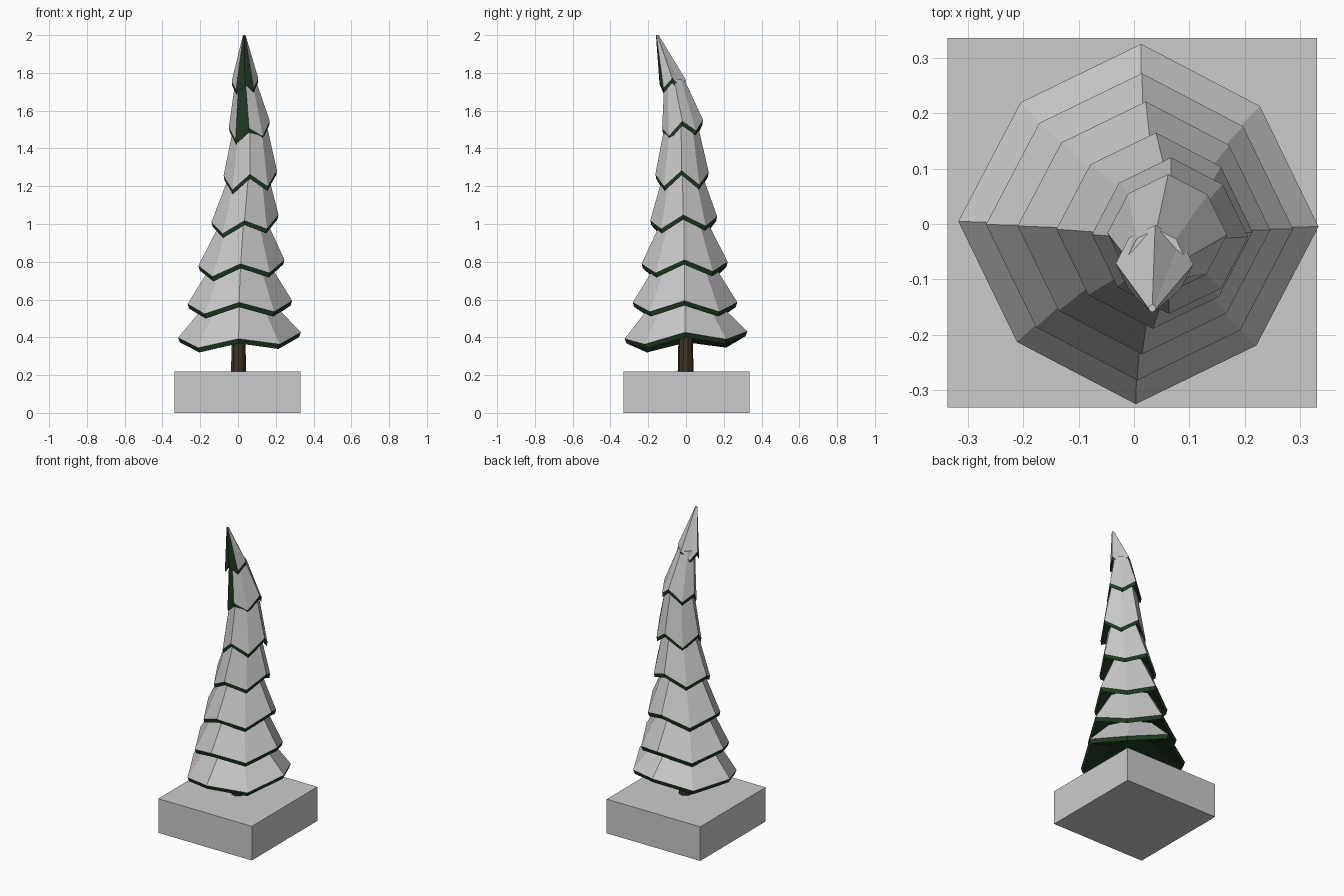
import bpy, bmesh, math
from mathutils import Vector

if "Cube" in bpy.data.objects:
    bpy.data.objects.remove(bpy.data.objects["Cube"])


def material(name, rgb):
    m = bpy.data.materials.new(name)
    m.diffuse_color = (*rgb, 1)
    m.use_nodes = True
    m.node_tree.nodes["Principled BSDF"].inputs["Base Color"].default_value = m.diffuse_color
    return m


green = material("needle_green", (0.014, 0.045, 0.016))
brown = material("bark_brown", (0.05, 0.035, 0.02))


def make(name, verts, faces, mat=None):
    me = bpy.data.meshes.new(name)
    me.from_pydata(verts, [], faces)
    if mat:
        me.materials.append(mat)
    ob = bpy.data.objects.new(name, me)
    bpy.context.collection.objects.link(ob)
    bm = bmesh.new()
    bm.from_mesh(me)
    bmesh.ops.delete(bm, geom=[v for v in bm.verts if not v.link_faces], context='VERTS')
    bm.to_mesh(me)
    bm.free()
    return ob


def star_ring(c, r, drop=0.0, tilt=(0, 0), n=8):
    # eight-sided ring whose odd corners are drawn in and hang lower
    pts = []
    for i in range(n):
        a = 2 * math.pi * i / n - 0.015
        k = r * (0.94 if i % 2 else 1.0)
        dx, dy = k * math.cos(a), k * math.sin(a)
        z = c[2] + tilt[0] * dx + tilt[1] * dy - (drop if i % 2 else 0)
        pts.append(Vector((c[0] + dx, c[1] + dy, z)))
    return pts


# planter block
bpy.ops.mesh.primitive_cube_add(size=1, location=(-0.003, 0.002, 0.11))
block = bpy.context.object
block.name = "base_block"
block.scale = (0.667, 0.667, 0.22)

# trunk
bpy.ops.mesh.primitive_cone_add(vertices=10, radius1=0.042, radius2=0.035, depth=0.34,
                                location=(0.003, -0.002, 0.38))
trunk = bpy.context.object
trunk.name = "trunk"
trunk.data.materials.append(brown)

# tiers: rim centre, rim radius, corner drop, tilt, top centre, top radius
tiers = [
    ((0.008, 0.000, 0.412), 0.325, 0.045, (0.045, 0.06), (0.010, -0.003, 0.575), 0.180),
    ((0.010, -0.005, 0.585), 0.277, 0.055, (0.03, 0.00), (0.016, -0.006, 0.790), 0.150),
    ((0.018, -0.007, 0.795), 0.228, 0.060, (0.07, 0.02), (0.032, -0.010, 1.030), 0.113),
    ((0.037, -0.012, 1.030), 0.177, 0.060, (0.11, 0.06), (0.058, -0.018, 1.270), 0.100),
    ((0.065, -0.021, 1.270), 0.141, 0.075, (0.10, 0.04), (0.065, -0.025, 1.530), 0.086),
    ((0.060, -0.018, 1.530), 0.108, 0.060, (0.15, 0.20), (0.040, -0.062, 1.765), 0.053),
    ((0.037, -0.072, 1.765), 0.070, 0.050, (0.10, 0.00), (0.033, -0.152, 2.000), 0.007),
]

for t, (c, r, drop, tilt, top_c, top_r) in enumerate(tiers, 1):
    rim = star_ring(c, r, drop, tilt)
    top = star_ring(top_c, top_r)
    low = star_ring((c[0], c[1], c[2] - 0.025), r * 0.97, drop, tilt)
    inner = star_ring((c[0], c[1], c[2] + 0.015), r * 0.55, 0, tilt)
    verts = rim + top + low + inner
    snow, needles = [tuple(range(8, 16))], [tuple(range(31, 23, -1))]
    for i in range(8):
        j = (i + 1) % 8
        # slopes that overhang carry no snow
        nrm = (rim[j] - rim[i]).cross(top[i] - rim[i]).normalized()
        (snow if nrm.z > 0.02 else needles).append((i, j, 8 + j, 8 + i))
        needles.append((16 + i, 16 + j, j, i))
        needles.append((24 + i, 24 + j, 16 + j, 16 + i))
    make(f"snow_tier_{t}", verts, snow)
    make(f"needle_tier_{t}", verts, needles, green)
